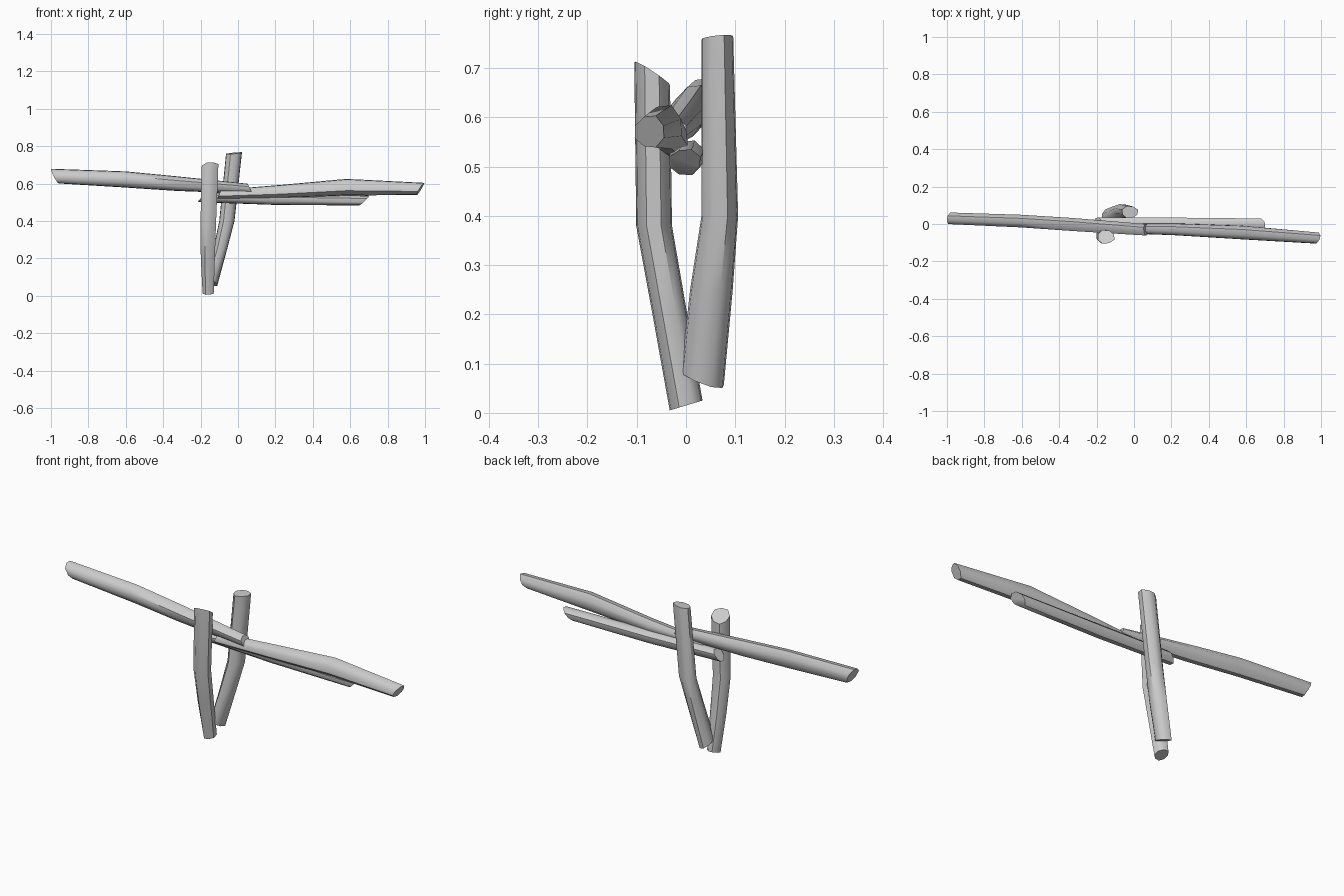
import bpy, bmesh, math
from mathutils import Vector

cube = bpy.data.objects.get("Cube")
if cube:
    bpy.data.objects.remove(cube, do_unlink=True)

wood = bpy.data.materials.new("weathered_grey")
wood.use_nodes = True
GREY = (0.6, 0.6, 0.6, 1)
wood.diffuse_color = GREY
wood.node_tree.nodes["Principled BSDF"].inputs["Base Color"].default_value = GREY

SIDES = 8


def branch(name, axis, stations, cuts):
    """Loft a log along an axis. Station: centre and two half widths.
    cuts: slope of the sawn face at each end, across both cross directions."""
    u, v = [Vector(d) for d in (((0, 1, 0), (0, 0, 1)) if axis == "x"
                                else ((1, 0, 0), (0, 1, 0)))]
    along = u.cross(v)
    bm = bmesh.new()
    rings = []
    for i, (centre, ru, rv) in enumerate(stations):
        slope = cuts[0] if i == 0 else cuts[1] if i == len(stations) - 1 else (0, 0)
        ring = []
        for k in range(SIDES):
            a = math.tau * (k + 0.5) / SIDES
            # slightly knobbly, squarish trunk section
            bump = 1.05 + 0.05 * math.cos(3 * a + len(name))
            du, dv = ru * bump * math.cos(a), rv * bump * math.sin(a)
            shift = du * slope[0] + dv * slope[1]
            ring.append(bm.verts.new(Vector(centre) + u * du + v * dv + along * shift))
        rings.append(ring)
    for low, high in zip(rings, rings[1:]):
        for k in range(SIDES):
            n = (k + 1) % SIDES
            bm.faces.new((low[k], low[n], high[n], high[k]))
    # sawn ends
    bm.faces.new(rings[0][::-1])
    bm.faces.new(rings[-1])
    bmesh.ops.recalc_face_normals(bm, faces=bm.faces)
    mesh = bpy.data.meshes.new(name)
    bm.to_mesh(mesh)
    bm.free()
    mesh.materials.append(wood)
    obj = bpy.data.objects.new(name, mesh)
    bpy.context.collection.objects.link(obj)
    bpy.ops.object.select_all(action="DESELECT")
    obj.select_set(True)
    bpy.context.view_layer.objects.active = obj
    bpy.ops.object.shade_smooth_by_angle(angle=math.radians(48))


# Upright crossed poles
branch("front_upright", "z", [
    ((-0.16, 0.0, 0.015), 0.03, 0.033),
    ((-0.162, -0.033, 0.2), 0.038, 0.035),
    ((-0.16, -0.065, 0.38), 0.042, 0.036),
    ((-0.15, -0.069, 0.69), 0.045, 0.036)], [(0, 0.3), (0.1, -0.65)])
branch("rear_upright", "z", [
    ((-0.142, 0.034, 0.068), 0.031, 0.043),
    ((-0.095, 0.052, 0.25), 0.037, 0.043),
    ((-0.06, 0.069, 0.4), 0.041, 0.037),
    ((-0.022, 0.064, 0.762), 0.043, 0.032)], [(-0.3, -0.35), (0.1, 0.1)])

# Long horizontal poles
branch("right_pole", "x", [
    ((-0.98, 0.031, 0.64), 0.031, 0.039),
    ((-0.6, 0.016, 0.622), 0.034, 0.043),
    ((-0.33, -0.002, 0.6), 0.035, 0.039),
    ((0.065, -0.03, 0.572), 0.031, 0.027)], [(0.2, -0.5), (0, -0.5)])
branch("left_pole", "x", [
    ((-0.1, -0.022, 0.542), 0.026, 0.024),
    ((0.22, -0.028, 0.557), 0.032, 0.034),
    ((0.58, -0.045, 0.58), 0.037, 0.044),
    ((0.975, -0.074, 0.571), 0.03, 0.032)], [(0, 0.4), (0.2, 0.6)])
branch("short_pole", "x", [
    ((-0.195, 0.005, 0.527), 0.03, 0.026),
    ((0.2, 0.002, 0.515), 0.033, 0.029),
    ((0.675, -0.002, 0.509), 0.032, 0.026)], [(0, 0.8), (-0.2, 1.0)])
